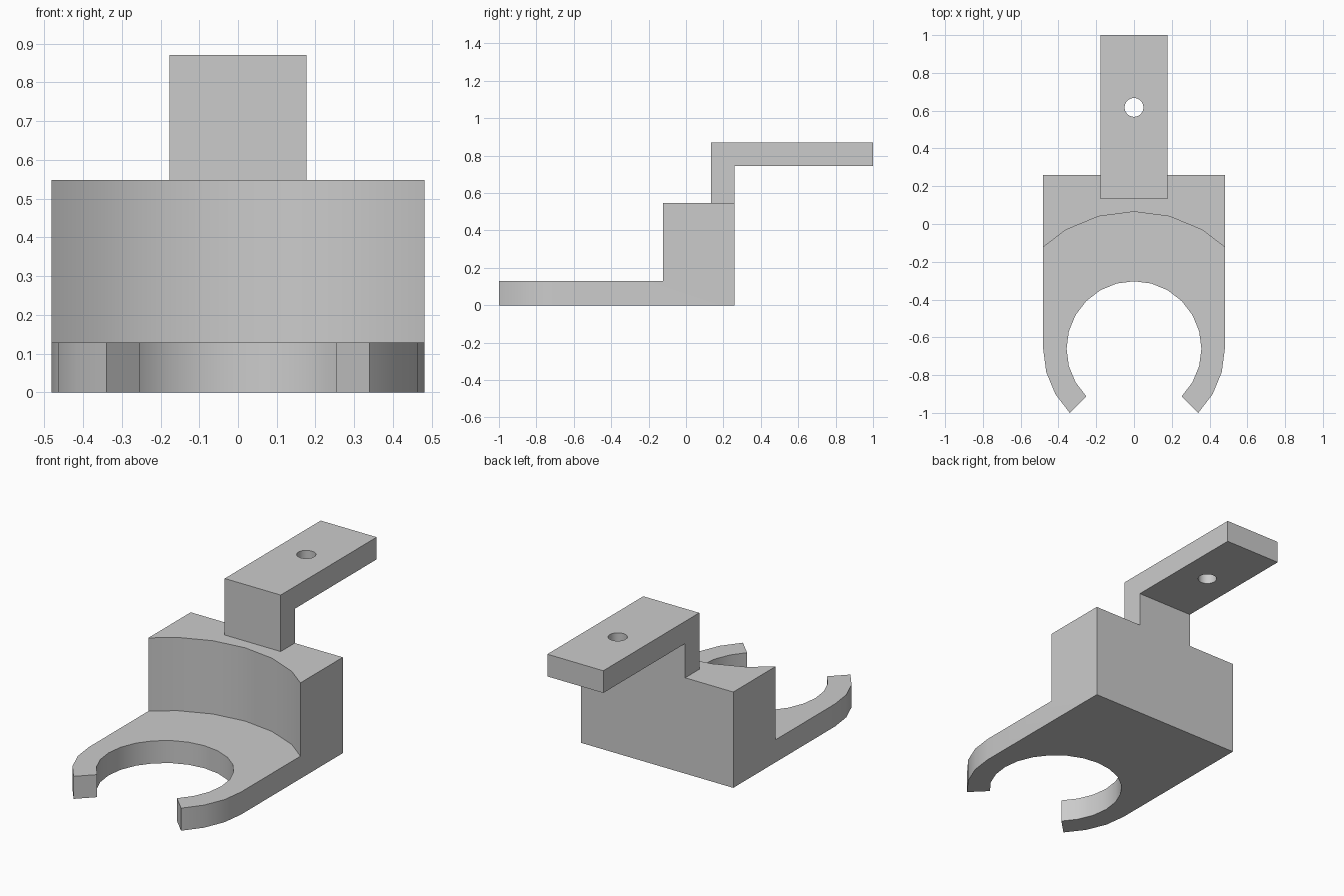
import bpy, bmesh
from math import sin, cos, radians
from mathutils import Vector

cube = bpy.data.objects.get("Cube")
if cube:
    bpy.data.objects.remove(cube, do_unlink=True)

grey = bpy.data.materials.new("light grey")
grey.use_nodes = True
GREY = (0.6, 0.6, 0.6, 1)
grey.diffuse_color = GREY
grey.node_tree.nodes["Principled BSDF"].inputs["Base Color"].default_value = GREY

RING_Y = -0.66          # centre of the clip ring
HALF_W = 0.481          # half width of the body
BASE_Z, BLOCK_Z, TOP_Z = 0.129, 0.548, 0.871
BACK_Y = 0.26


def arc(radius, start, end, cy=RING_Y, step=15):
    """Points on a circle about (0, cy), every step degrees."""
    n = round(abs(end - start) / step)
    angles = [radians(start + (end - start) * i / n) for i in range(n + 1)]
    return [(radius * cos(a), cy + radius * sin(a)) for a in angles]


def prism(name, points, direction):
    """Extrude a closed outline of 3D points along a direction."""
    bm = bmesh.new()
    face = bm.faces.new([bm.verts.new(p) for p in points])
    new = bmesh.ops.extrude_face_region(bm, geom=[face])["geom"]
    verts = [g for g in new if isinstance(g, bmesh.types.BMVert)]
    bmesh.ops.translate(bm, verts=verts, vec=Vector(direction))
    bmesh.ops.recalc_face_normals(bm, faces=bm.faces)
    mesh = bpy.data.meshes.new(name)
    bm.to_mesh(mesh)
    bm.free()
    mesh.materials.append(grey)
    obj = bpy.data.objects.new(name, mesh)
    bpy.context.collection.objects.link(obj)
    return obj


def upright(name, outline, z0, z1):
    return prism(name, [(x, y, z0) for x, y in outline], (0, 0, z1 - z0))


def cut_and_shade(obj, cutter):
    """Subtract the cutter, then smooth the curved walls."""
    cutter.hide_render = True
    mod = obj.modifiers.new("cut", "BOOLEAN")
    mod.operation, mod.solver, mod.object = "DIFFERENCE", "EXACT", cutter
    bpy.ops.object.select_all(action="DESELECT")
    bpy.context.view_layer.objects.active = obj
    obj.select_set(True)
    bpy.ops.object.modifier_apply(modifier=mod.name)
    bpy.data.objects.remove(cutter, do_unlink=True)
    bpy.ops.object.shade_smooth_by_angle(angle=radians(30))


# Body: open clip ring running back into a square block
outline = ([(HALF_W, BACK_Y), (-HALF_W, BACK_Y)]
           + arc(HALF_W, 180, 225)
           + arc(0.357, 225, -45)
           + arc(HALF_W, -45, 0))
body = upright("clip_body", outline, 0, BLOCK_Z)

# Concave step in front of the block
scoop = upright("step_cutter", arc(0.725, 0, 180) + [(-0.725, -1.2), (0.725, -1.2)],
                BASE_Z, 1)
cut_and_shade(body, scoop)

# Cranked mounting arm with a screw hole
ARM_W, ARM_FRONT, ARM_UNDER = 0.177, 0.133, 0.744
side = [(ARM_FRONT, BLOCK_Z), (BACK_Y, BLOCK_Z), (BACK_Y, ARM_UNDER),
        (1, ARM_UNDER), (1, TOP_Z), (ARM_FRONT, TOP_Z)]
arm = prism("mounting_arm", [(-ARM_W, y, z) for y, z in side], (2 * ARM_W, 0, 0))
hole = upright("hole_cutter", arc(0.05, 0, 345, cy=0.617), 0.6, 1)
cut_and_shade(arm, hole)
